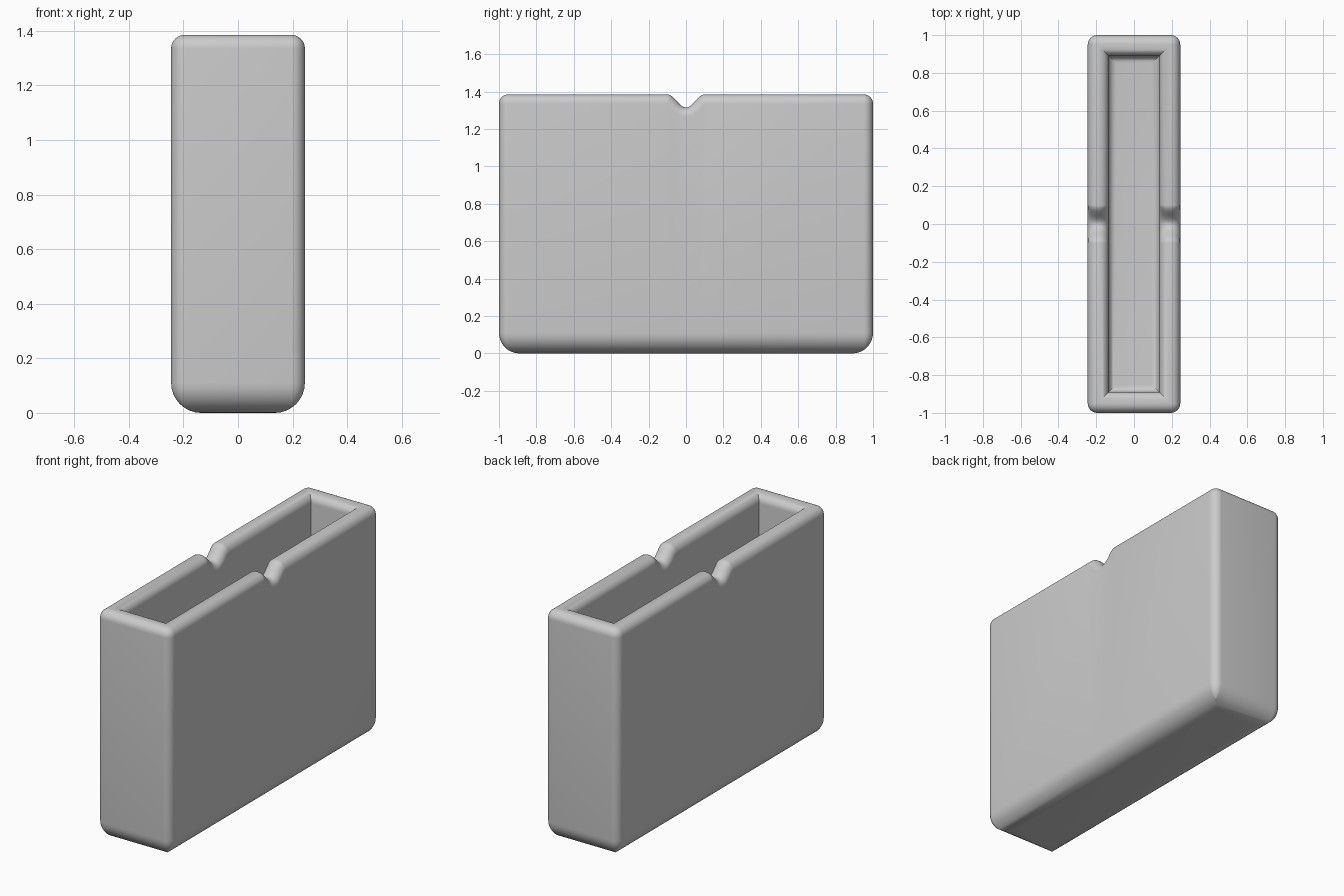
import bpy, bmesh
from math import sin, cos, pi, sqrt

cube = bpy.data.objects.get("Cube")
if cube:
    bpy.data.objects.remove(cube, do_unlink=True)

HALF_X, HALF_Y, HEIGHT = 0.245, 1.0, 1.385
CORNER, RIM, BASE = 0.05, 0.05, 0.11      # edge radii
WALL, FLOOR, COVE = 0.11, 0.11, 0.04
NOTCH_HALF, NOTCH_DEPTH = 0.1, 0.07
STEPS = 8

grey = bpy.data.materials.new("matte grey")
grey.use_nodes = True
colour = (0.6, 0.6, 0.6, 1)
grey.diffuse_color = colour
grey.node_tree.nodes["Principled BSDF"].inputs["Base Color"].default_value = colour


def notch_point(y, drop):
    """Point on the rim line, offset inwards by drop, dipping at the notch."""
    k = pi / NOTCH_HALF
    z = HEIGHT - NOTCH_DEPTH * (1 + cos(k * y)) / 2
    slope = NOTCH_DEPTH * k * sin(k * y) / 2
    length = sqrt(1 + slope * slope)
    oy = max(-NOTCH_HALF, min(NOTCH_HALF, y + drop * slope / length))
    return oy, min(z - drop / length, HEIGHT - drop)


def ring(bm, inset, z, drop=None):
    """Rounded rectangle loop; with a drop it follows the notched rim."""
    hx, hy = HALF_X - inset, HALF_Y - inset
    r = max(CORNER - inset, 0)
    points = []
    for q, (sx, sy) in enumerate([(1, 1), (-1, 1), (-1, -1), (1, -1)]):
        for i in range(STEPS + 1):
            a = (q + i / STEPS) * pi / 2
            points.append((sx * (hx - r) + r * cos(a), sy * (hy - r) + r * sin(a), z))
        # notch samples along the two long sides
        if sx * sy < 0:
            for i in range(25):
                y = sy * NOTCH_HALF * (1 - i / 12)
                oy, oz = (y, z) if drop is None else notch_point(y, drop)
                points.append((sx * hx, oy, oz))
    return [bm.verts.new(p) for p in points]


bm = bmesh.new()
rings = []
arc = [i / STEPS * pi / 2 for i in range(STEPS + 1)]
# rounded base
for a in arc:
    rings.append(ring(bm, BASE * (1 - sin(a)), BASE * (1 - cos(a))))
# outer half of rim, then inner half
for a in arc:
    drop = RIM * (1 - sin(a))
    rings.append(ring(bm, RIM * (1 - cos(a)), HEIGHT - drop, drop))
for a in arc:
    drop = RIM * (1 - cos(a))
    rings.append(ring(bm, WALL - RIM * (1 - sin(a)), HEIGHT - drop, drop))
# cove around the inner floor
for a in arc:
    rings.append(ring(bm, WALL + COVE * (1 - cos(a)), FLOOR + COVE * (1 - sin(a))))

for lower, upper in zip(rings, rings[1:]):
    n = len(lower)
    for i in range(n):
        j = (i + 1) % n
        bm.faces.new((lower[i], lower[j], upper[j], upper[i]))
bm.faces.new(rings[0][::-1])
bm.faces.new(rings[-1])
bmesh.ops.remove_doubles(bm, verts=bm.verts, dist=0.0002)
bmesh.ops.recalc_face_normals(bm, faces=bm.faces)

mesh = bpy.data.meshes.new("open_box")
bm.to_mesh(mesh)
bm.free()
mesh.materials.append(grey)
box = bpy.data.objects.new("open_box", mesh)
bpy.context.collection.objects.link(box)
bpy.ops.object.select_all(action="DESELECT")
box.select_set(True)
bpy.context.view_layer.objects.active = box
bpy.ops.object.shade_smooth_by_angle(angle=pi / 6)
